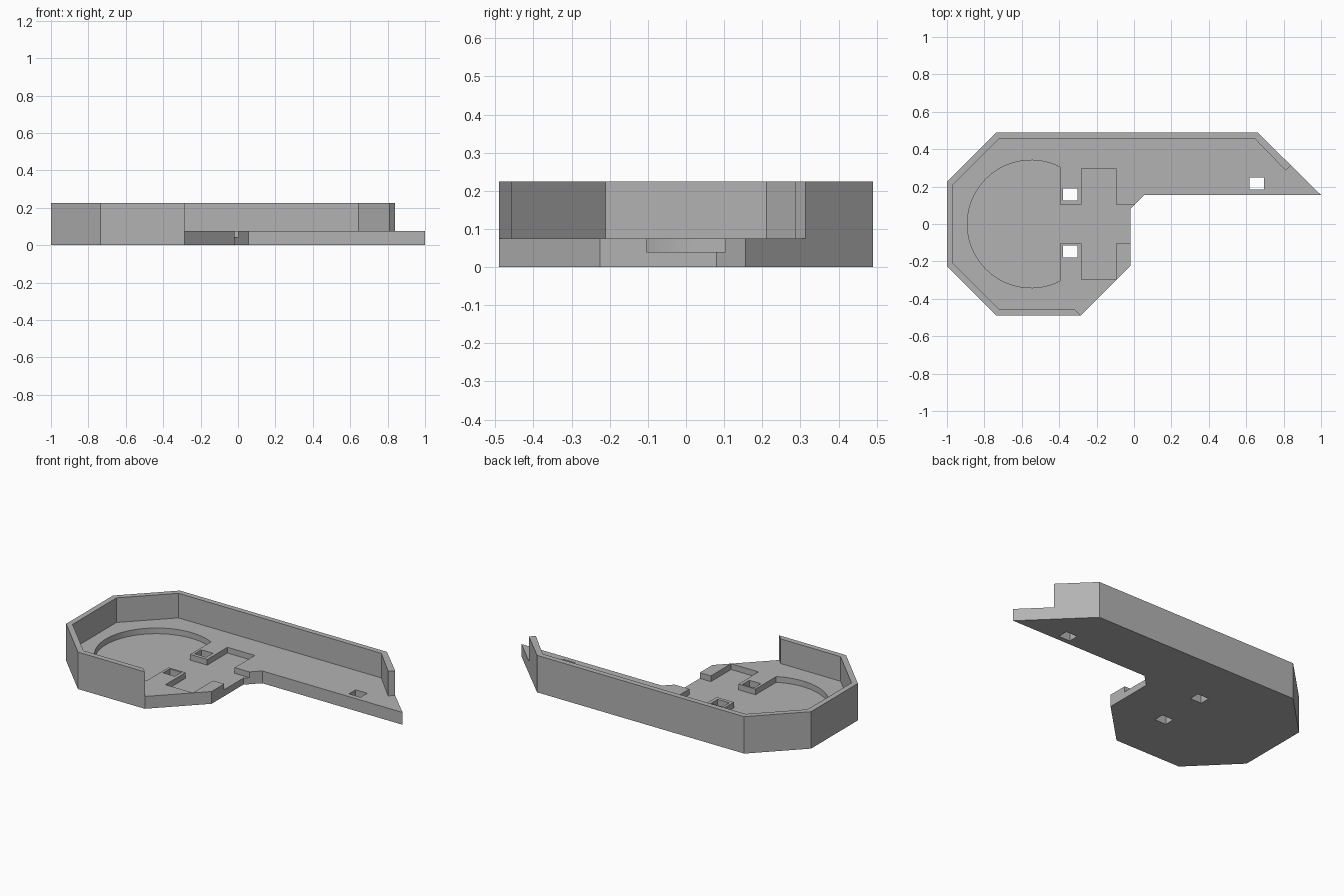
import bpy, bmesh, math

if "Cube" in bpy.data.objects:
    bpy.data.objects.remove(bpy.data.objects["Cube"], do_unlink=True)

FLOOR, RIM, RECESS = 0.075, 0.225, 0.04

grey = bpy.data.materials.new("plain grey")
grey.use_nodes = True
grey.diffuse_color = (0.45, 0.45, 0.45, 1)
grey.node_tree.nodes["Principled BSDF"].inputs["Base Color"].default_value = grey.diffuse_color


def prism(name, points, bottom, top):
    """Extrude a counter-clockwise plan outline between two heights."""
    bm = bmesh.new()
    face = bm.faces.new([bm.verts.new((x, y, bottom)) for x, y in points])
    geom = bmesh.ops.extrude_face_region(bm, geom=[face])["geom"]
    verts = [g for g in geom if isinstance(g, bmesh.types.BMVert)]
    bmesh.ops.translate(bm, verts=verts, vec=(0, 0, top - bottom))
    bmesh.ops.recalc_face_normals(bm, faces=bm.faces)
    mesh = bpy.data.meshes.new(name)
    bm.to_mesh(mesh)
    bm.free()
    mesh.materials.append(grey)
    obj = bpy.data.objects.new(name, mesh)
    bpy.context.collection.objects.link(obj)
    return obj


def carve(body, cutter):
    """Subtract a cutter from the body, then discard it."""
    mod = body.modifiers.new("carve", "BOOLEAN")
    mod.operation, mod.solver, mod.object = "DIFFERENCE", "EXACT", cutter
    bpy.context.view_layer.objects.active = body
    bpy.ops.object.modifier_apply(modifier=mod.name)
    bpy.data.objects.remove(cutter, do_unlink=True)


# Solid tray with an octagonal head and a long pointed arm
tray = prism("tray", [
    (-1, -0.225), (-0.735, -0.49), (-0.285, -0.49), (-0.02, -0.225),
    (-0.02, 0.08), (0.055, 0.155), (1, 0.155), (0.66, 0.49),
    (-0.735, 0.49), (-1, 0.225)], 0, RIM)

# Open interior, leaving the rim wall along the back and side
carve(tray, prism("interior_cutter", [
    (-0.967, -0.211), (-0.721, -0.457), (-0.318, -0.457), (-0.25, -0.525),
    (1.2, -0.525), (1.2, 0.675), (0.811, 0.286), (0.645, 0.457),
    (-0.721, 0.457), (-0.967, 0.211)], FLOOR, 0.4))

# Shallow recess: round pocket, corridor and cross slot, mirrored in y
radius, centre, flat = 0.341, -0.55, -0.395
start = math.acos((flat - centre) / radius)
steps = 64
half = [(0.1, 0.104), (-0.095, 0.104), (-0.095, 0.298), (-0.28, 0.298),
        (-0.28, 0.104), (flat, 0.104)]
arc = []
for i in range(steps + 1):
    a = start + (2 * math.pi - 2 * start) * i / steps
    arc.append((centre + radius * math.cos(a), radius * math.sin(a)))
recess = half + arc + [(x, -y) for x, y in reversed(half)]
carve(tray, prism("recess_cutter", recess, RECESS, 0.3))

# Square through holes
for x, y in ((-0.34, 0.157), (-0.34, -0.147), (0.657, 0.217)):
    w, d = 0.039, 0.032
    carve(tray, prism("hole_cutter", [
        (x - w, y - d), (x + w, y - d), (x + w, y + d), (x - w, y + d)], -0.1, 0.3))

# Smooth the round pocket wall, keep every corner crisp
bpy.ops.object.select_all(action="DESELECT")
tray.select_set(True)
bpy.context.view_layer.objects.active = tray
bpy.ops.object.shade_smooth_by_angle(angle=math.radians(25))
